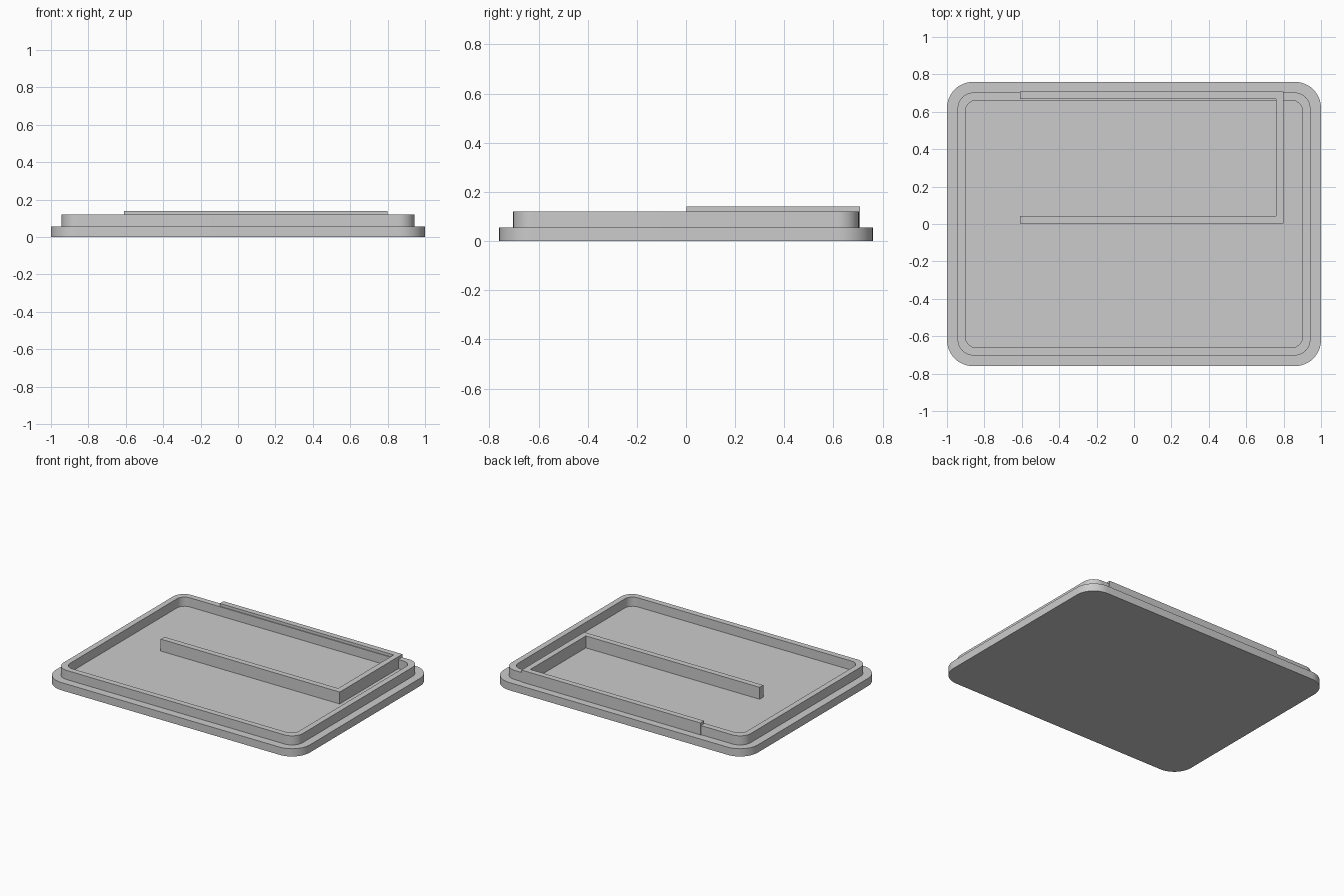
import bpy
import bmesh
from math import cos, sin, pi, radians

cube = bpy.data.objects.get("Cube")
if cube:
    bpy.data.objects.remove(cube, do_unlink=True)

grey = bpy.data.materials.new("plain grey")
grey.use_nodes = True
colour = (0.6, 0.6, 0.6, 1)
grey.diffuse_color = colour
grey.node_tree.nodes["Principled BSDF"].inputs["Base Color"].default_value = colour

CORNER_STEPS = 12
FLOOR = 0.055


def rounded_outline(half_x, half_y, radius):
    """Counter-clockwise outline of a rounded rectangle."""
    points = []
    for i, (sx, sy) in enumerate([(1, 1), (-1, 1), (-1, -1), (1, -1)]):
        cx, cy = sx * (half_x - radius), sy * (half_y - radius)
        for k in range(CORNER_STEPS + 1):
            a = (i + k / CORNER_STEPS) * pi / 2
            points.append((cx + radius * cos(a), cy + radius * sin(a)))
    return points


def stack(name, layers):
    """Skin a solid through (outline, height) layers and cap both ends."""
    bm = bmesh.new()
    rings = [[bm.verts.new((x, y, z)) for x, y in outline] for outline, z in layers]
    for low, high in zip(rings, rings[1:]):
        n = len(low)
        for i in range(n):
            j = (i + 1) % n
            bm.faces.new((low[i], low[j], high[j], high[i]))
    bm.faces.new(rings[0][::-1])
    bm.faces.new(rings[-1])
    bmesh.ops.recalc_face_normals(bm, faces=bm.faces)
    mesh = bpy.data.meshes.new(name)
    bm.to_mesh(mesh)
    bm.free()
    mesh.materials.append(grey)
    obj = bpy.data.objects.new(name, mesh)
    bpy.context.collection.objects.link(obj)
    return obj


# Lid: wide base plate, stepping in to a thin raised rim around a flat floor
base = rounded_outline(1.0, 0.76, 0.14)
rim_outer = rounded_outline(0.943, 0.703, 0.085)
rim_inner = rounded_outline(0.902, 0.661, 0.06)
lid = stack("lid", [(base, 0), (base, FLOOR), (rim_outer, FLOOR),
                    (rim_outer, 0.12), (rim_inner, 0.12), (rim_inner, FLOOR)])
bpy.ops.object.select_all(action="DESELECT")
lid.select_set(True)
bpy.context.view_layer.objects.active = lid
bpy.ops.object.shade_smooth_by_angle(angle=radians(30))

# U-shaped ridge standing on the floor, its back arm riding over the rim
left, right, front, back, wall = -0.61, 0.80, 0.002, 0.708, 0.041
ridge = [(left, front), (right, front), (right, back), (left, back),
         (left, back - wall), (right - wall, back - wall),
         (right - wall, front + wall), (left, front + wall)]
stack("ridge", [(ridge, FLOOR), (ridge, 0.14)])
